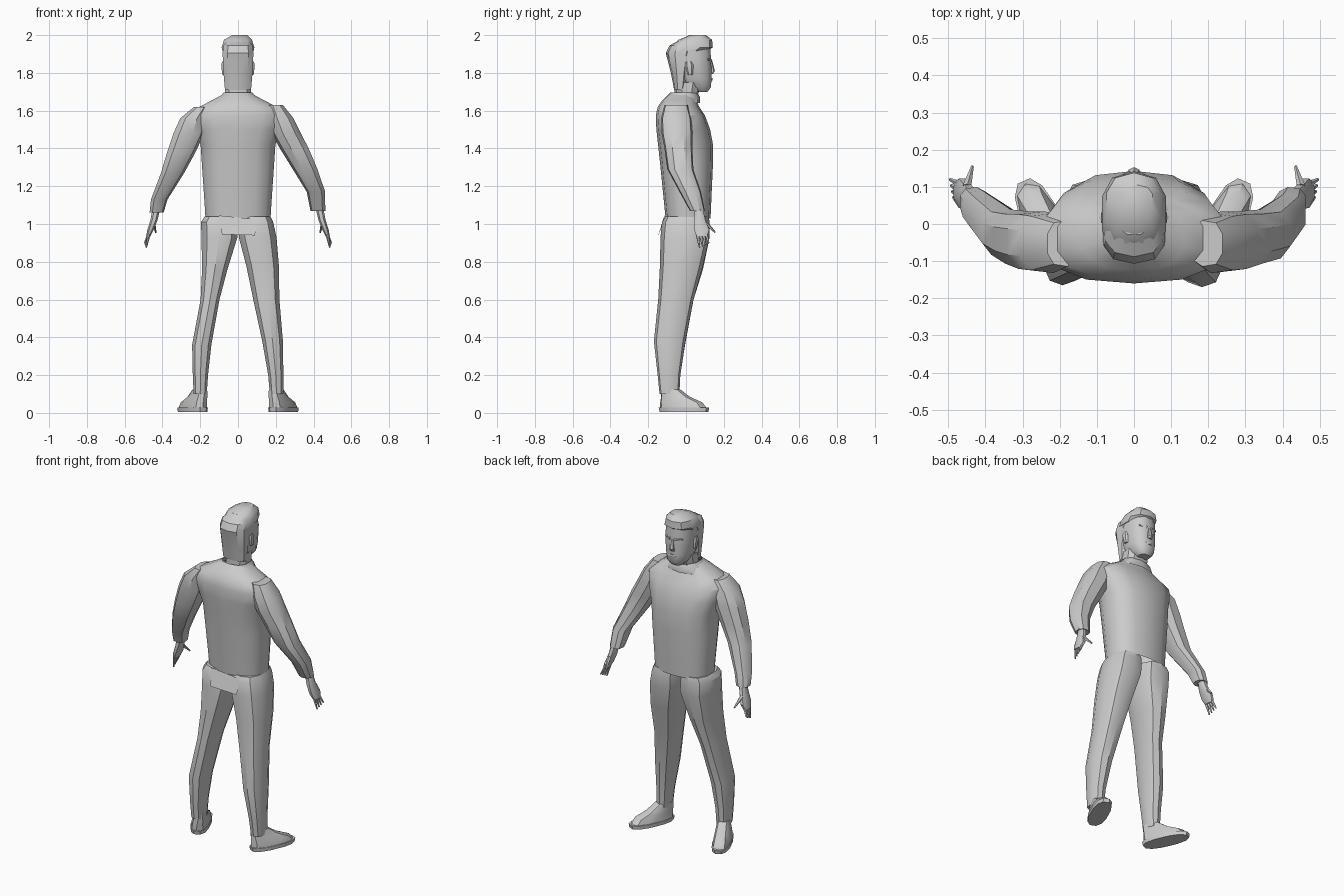
import bpy, bmesh, math
from mathutils import Vector

grey = bpy.data.materials.new("plain_grey")
grey.diffuse_color = (0.6, 0.6, 0.6, 1)


def finish(name, bm, angle=35):
    bmesh.ops.recalc_face_normals(bm, faces=bm.faces)
    me = bpy.data.meshes.new(name)
    bm.to_mesh(me)
    bm.free()
    me.materials.append(grey)
    ob = bpy.data.objects.new(name, me)
    bpy.context.collection.objects.link(ob)
    bpy.ops.object.select_all(action='DESELECT')
    ob.select_set(True)
    bpy.context.view_layer.objects.active = ob
    bpy.ops.object.shade_smooth_by_angle(angle=math.radians(angle))
    return ob


def loft(name, rings, n=12, power=0.8, side=1, yaw=0, pivot=(0, 0), angle=35, caps=True):
    """Skin rings of (x, z, half width, back y, front y[, outward tilt])."""
    bm = bmesh.new()
    loops = []
    for cx, z, rx, y0, y1, *tilt in rings:
        slope = tilt[0] if tilt else 0
        loop = []
        for i in range(n):
            a = 2 * math.pi * (i + 0.5) / n
            c, s = math.cos(a), math.sin(a)
            x = cx + rx * math.copysign(abs(c) ** power, c)
            y = (y0 + y1) / 2 + (y1 - y0) / 2 * math.copysign(abs(s) ** power, s)
            h = z + slope * (x - cx)
            dx, dy = x - pivot[0], y - pivot[1]
            x = pivot[0] + dx * math.cos(yaw) - dy * math.sin(yaw)
            y = pivot[1] + dx * math.sin(yaw) + dy * math.cos(yaw)
            loop.append(bm.verts.new((side * x, y, h)))
        loops.append(loop)
    for a, b in zip(loops, loops[1:]):
        for i in range(n):
            j = (i + 1) % n
            bm.faces.new((a[i], a[j], b[j], b[i]))
    if caps:
        bm.faces.new(loops[0])
        bm.faces.new(loops[-1])
    return finish(name, bm, angle)


def spike(name, p, q, r0, r1, n=5):
    """Tapered rod between two points."""
    p, q = Vector(p), Vector(q)
    bm = bmesh.new()
    bmesh.ops.create_cone(bm, cap_ends=True, segments=n, radius1=r0,
                          radius2=r1, depth=(q - p).length)
    rot = (q - p).to_track_quat('Z', 'Y')
    for v in bm.verts:
        v.co = rot @ v.co + (p + q) / 2
    return finish(name, bm)


def plate(name, pts):
    bm = bmesh.new()
    face = bm.faces.new([bm.verts.new(p) for p in pts])
    bmesh.ops.solidify(bm, geom=[face], thickness=0.006)
    return finish(name, bm)


# Jacket, collar and back flap
loft("jacket", [
    (0, 1.03, 0.176, -0.108, 0.13), (0, 1.10, 0.18, -0.115, 0.133),
    (0, 1.30, 0.194, -0.135, 0.142), (0, 1.42, 0.202, -0.148, 0.143),
    (0, 1.50, 0.23, -0.157, 0.128), (0, 1.575, 0.25, -0.16, 0.10),
    (0, 1.62, 0.21, -0.15, 0.07), (0, 1.655, 0.14, -0.125, 0.055),
    (0, 1.69, 0.075, -0.09, 0.05)], n=14, caps=False)
loft("collar", [(0, 1.64, 0.125, -0.13, 0.075), (0, 1.67, 0.10, -0.11, 0.075),
                (0, 1.695, 0.08, -0.085, 0.06)], n=10, caps=False)
plate("back_hem_flap", [(-0.10, -0.115, 1.045), (-0.085, -0.145, 0.945),
                        (0.09, -0.145, 0.94), (0.10, -0.115, 1.025)])

# Neck, head and hair
loft("neck", [(0, 1.66, 0.07, -0.06, 0.05), (0, 1.70, 0.072, -0.06, 0.07),
              (0, 1.75, 0.07, -0.06, 0.08)], n=10, caps=False)
loft("head", [
    (0, 1.70, 0.035, 0.05, 0.115), (0, 1.725, 0.058, 0.0, 0.135),
    (0, 1.77, 0.073, -0.06, 0.137), (0, 1.83, 0.08, -0.075, 0.137),
    (0, 1.88, 0.083, -0.085, 0.135), (0, 1.95, 0.078, -0.07, 0.13),
    (0, 1.98, 0.05, -0.03, 0.10)])
loft("back_hair", [
    (0, 1.71, 0.072, -0.063, 0.0), (0, 1.80, 0.08, -0.08, 0.02),
    (0, 1.905, 0.085, -0.107, 0.05), (0, 1.945, 0.08, -0.088, 0.06),
    (0, 1.97, 0.06, -0.04, 0.06)], n=10, caps=False)
loft("top_hair", [
    (0, 1.915, 0.086, -0.088, 0.11), (0, 1.935, 0.09, -0.082, 0.142),
    (0, 1.975, 0.077, -0.04, 0.138), (0.01, 2.0, 0.042, 0.02, 0.105)], n=10)
loft("nose", [(0, 1.795, 0.018, 0.115, 0.143), (0, 1.81, 0.017, 0.12, 0.153),
              (0, 1.86, 0.007, 0.12, 0.14)], n=6)
loft("mouth", [(0, 1.757, 0.022, 0.11, 0.139), (0, 1.765, 0.03, 0.11, 0.142),
               (0, 1.773, 0.022, 0.11, 0.14)], n=8)

# Arms and legs are slightly uneven, so each side gets its own rings
sleeves = {
    -1: [(0.432, 1.06, 0.038, 0.02, 0.10), (0.418, 1.13, 0.045, -0.01, 0.09),
         (0.348, 1.27, 0.063, -0.09, 0.04), (0.302, 1.38, 0.077, -0.115, 0.035),
         (0.262, 1.48, 0.084, -0.13, 0.035), (0.235, 1.56, 0.074, -0.133, 0.03),
         (0.19, 1.62, 0.045, -0.115, 0.01)],
    1: [(0.424, 1.07, 0.04, 0.02, 0.10), (0.414, 1.17, 0.05, -0.035, 0.08),
        (0.357, 1.29, 0.067, -0.10, 0.04), (0.30, 1.40, 0.078, -0.115, 0.035),
        (0.257, 1.48, 0.08, -0.13, 0.035), (0.225, 1.56, 0.072, -0.133, 0.03),
        (0.195, 1.63, 0.045, -0.115, 0.01)]}
legs = {
    -1: [(0.20, 0.10, 0.036, -0.14, -0.035), (0.199, 0.20, 0.042, -0.15, -0.03),
         (0.192, 0.36, 0.053, -0.165, -0.005), (0.148, 0.60, 0.052, -0.147, 0.04),
         (0.123, 0.76, 0.07, -0.138, 0.09), (0.098, 0.93, 0.099, -0.135, 0.125),
         (0.102, 1.01, 0.098, -0.127, 0.125), (0.095, 1.04, 0.085, -0.11, 0.12)],
    1: [(0.204, 0.10, 0.037, -0.14, -0.035), (0.20, 0.20, 0.042, -0.15, -0.03),
        (0.183, 0.38, 0.057, -0.17, -0.003), (0.15, 0.60, 0.072, -0.147, 0.04),
        (0.13, 0.78, 0.09, -0.138, 0.09), (0.104, 0.93, 0.104, -0.135, 0.125),
        (0.095, 1.01, 0.095, -0.127, 0.125), (0.09, 1.04, 0.085, -0.11, 0.12)]}

for side, word in ((-1, "left"), (1, "right")):
    loft(word + "_sleeve", sleeves[side], n=9, side=side)
    loft(word + "_leg", legs[side], n=10, side=side)

    loft(word + "_ear", [(0.074, 1.79, 0.01, 0.01, 0.035),
                         (0.079, 1.84, 0.011, -0.005, 0.04),
                         (0.077, 1.86, 0.008, 0.0, 0.03)], n=6, side=side)
    spike(word + "_brow", (side * 0.014, 0.132, 1.865),
          (side * 0.058, 0.115, 1.872), 0.009, 0.006)

    # Hand and fingers
    loft(word + "_hand", [
        (0.475, 0.935, 0.012, 0.055, 0.115), (0.463, 0.97, 0.018, 0.04, 0.125),
        (0.445, 1.02, 0.02, 0.04, 0.105), (0.432, 1.08, 0.022, 0.045, 0.09)],
        n=8, side=side)
    for k in range(4):
        y = 0.06 + k * 0.016
        spike(word + "_finger", (side * 0.472, y, 0.945),
              (side * (0.486 + 0.003 * k), y + 0.012, 0.875 + 0.008 * k), 0.009, 0.004)
    spike(word + "_thumb", (side * 0.45, 0.10, 1.01),
          (side * 0.435, 0.155, 0.955), 0.012, 0.004)

    # Shoe turned outward, with flat sole
    turn = dict(side=side, yaw=math.radians(-24), pivot=(0.205, -0.08))
    loft(word + "_sole", [(0.209, 0.006, 0.052, -0.14, 0.135),
                          (0.209, 0.028, 0.053, -0.145, 0.14)], n=12, **turn)
    loft(word + "_shoe", [
        (0.209, 0.025, 0.05, -0.14, 0.13), (0.209, 0.055, 0.046, -0.14, 0.105),
        (0.204, 0.085, 0.04, -0.137, 0.03), (0.202, 0.125, 0.034, -0.135, -0.03)],
        n=10, **turn)
